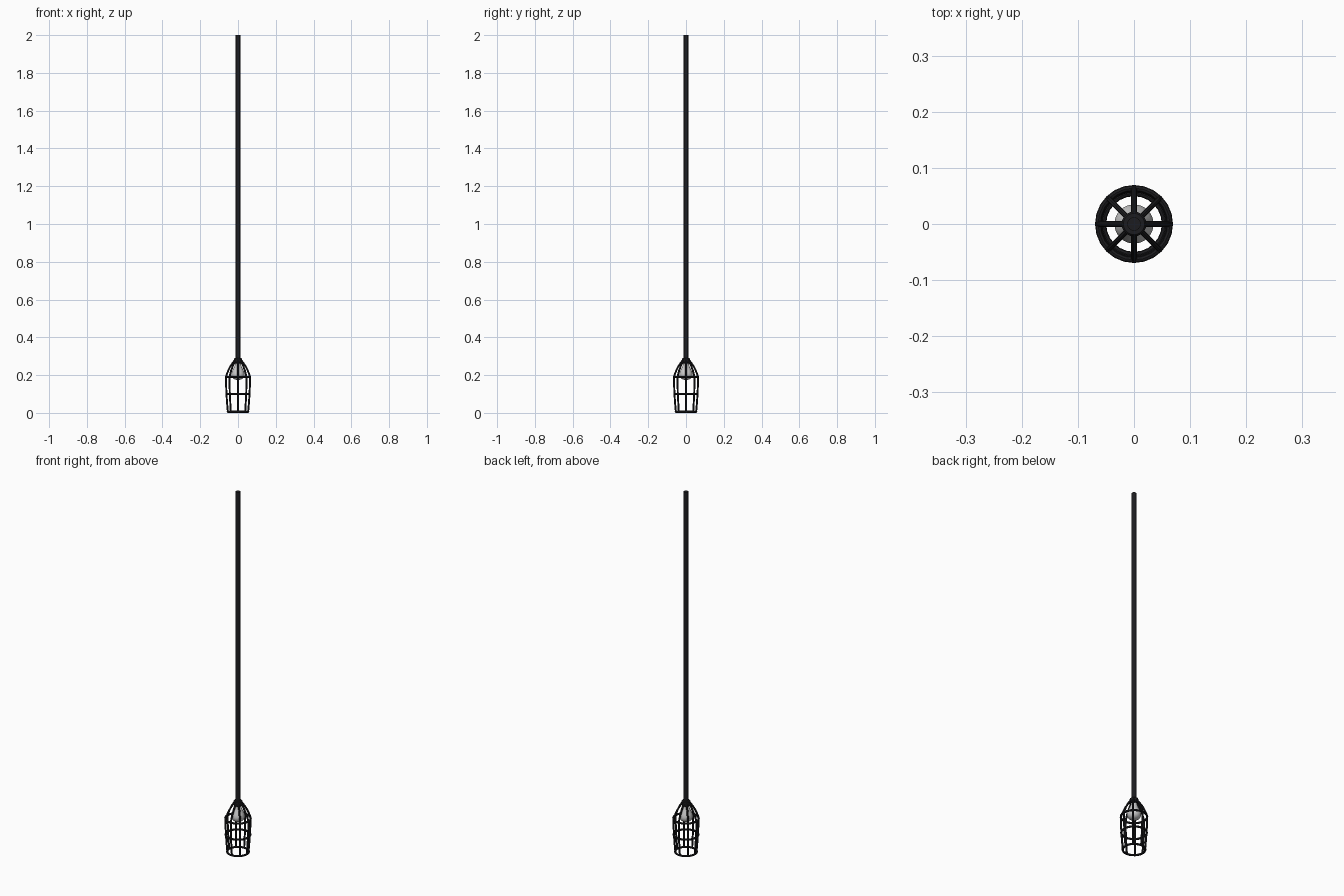
import bpy, bmesh
from math import sin, cos, pi

if "Cube" in bpy.data.objects:
    bpy.data.objects.remove(bpy.data.objects["Cube"])

black = bpy.data.materials.new("black_metal")
black.diffuse_color = (0.012, 0.012, 0.014, 1)
black.use_nodes = True
black.node_tree.nodes["Principled BSDF"].inputs["Base Color"].default_value = black.diffuse_color


def finish(ob, mat=None):
    if mat:
        ob.data.materials.append(mat)
    bpy.ops.object.select_all(action='DESELECT')
    bpy.context.view_layer.objects.active = ob
    ob.select_set(True)
    return ob


def lathe(name, profile, n, mat=None):
    """Revolve a closed-ended (radius, z) profile about the z axis."""
    bm = bmesh.new()
    rings = [[bm.verts.new((r * cos(2 * pi * i / n), r * sin(2 * pi * i / n), z))
              for i in range(n)] for r, z in profile]
    for a, b in zip(rings, rings[1:]):
        for i in range(n):
            j = (i + 1) % n
            bm.faces.new((a[i], a[j], b[j], b[i]))
    bm.faces.new(rings[0])
    bm.faces.new(rings[-1])
    bmesh.ops.recalc_face_normals(bm, faces=bm.faces)
    me = bpy.data.meshes.new(name)
    bm.to_mesh(me)
    bm.free()
    ob = bpy.data.objects.new(name, me)
    bpy.context.collection.objects.link(ob)
    finish(ob, mat)
    bpy.ops.object.shade_smooth_by_angle()
    return ob


def wire(name, points, radius, cyclic=False):
    """Round wire along a path, turned into a mesh."""
    cu = bpy.data.curves.new(name, 'CURVE')
    cu.dimensions = '3D'
    cu.bevel_depth = radius
    cu.bevel_resolution = 2
    cu.use_fill_caps = True
    sp = cu.splines.new('POLY')
    sp.points.add(len(points) - 1)
    for p, co in zip(sp.points, points):
        p.co = (*co, 1)
    sp.use_cyclic_u = cyclic
    ob = bpy.data.objects.new(name, cu)
    bpy.context.collection.objects.link(ob)
    finish(ob, black)
    bpy.ops.object.convert(target='MESH')
    bpy.ops.object.shade_smooth_by_angle()


# Hanging cord and the socket collar
lathe("cord", [(0.012, 0.28), (0.012, 2.0)], 16, black)
lathe("socket_collar", [(0.019, 0.262), (0.022, 0.266), (0.022, 0.286),
                        (0.019, 0.29)], 20, black)

# Bulb
lathe("bulb", [(0.014, 0.268), (0.016, 0.255), (0.022, 0.238), (0.03, 0.222),
               (0.035, 0.207), (0.034, 0.195), (0.028, 0.184), (0.018, 0.177),
               (0.006, 0.174)], 24)

# Cage ribs
rib = [(0.018, 0.277), (0.028, 0.265), (0.04, 0.247), (0.051, 0.225),
       (0.059, 0.205), (0.063, 0.19), (0.063, 0.145), (0.061, 0.1),
       (0.058, 0.055), (0.054, 0.008)]
for k in range(8):
    a = 2 * pi * k / 8
    wire(f"cage_rib_{k + 1}", [(r * cos(a), r * sin(a), z) for r, z in rib], 0.005)

# Cage hoops
for name, r, z in (("top_hoop", 0.064, 0.19), ("middle_hoop", 0.062, 0.1),
                   ("bottom_hoop", 0.055, 0.006)):
    wire(name, [(r * cos(2 * pi * i / 24), r * sin(2 * pi * i / 24), z)
                for i in range(24)], 0.0055, True)
